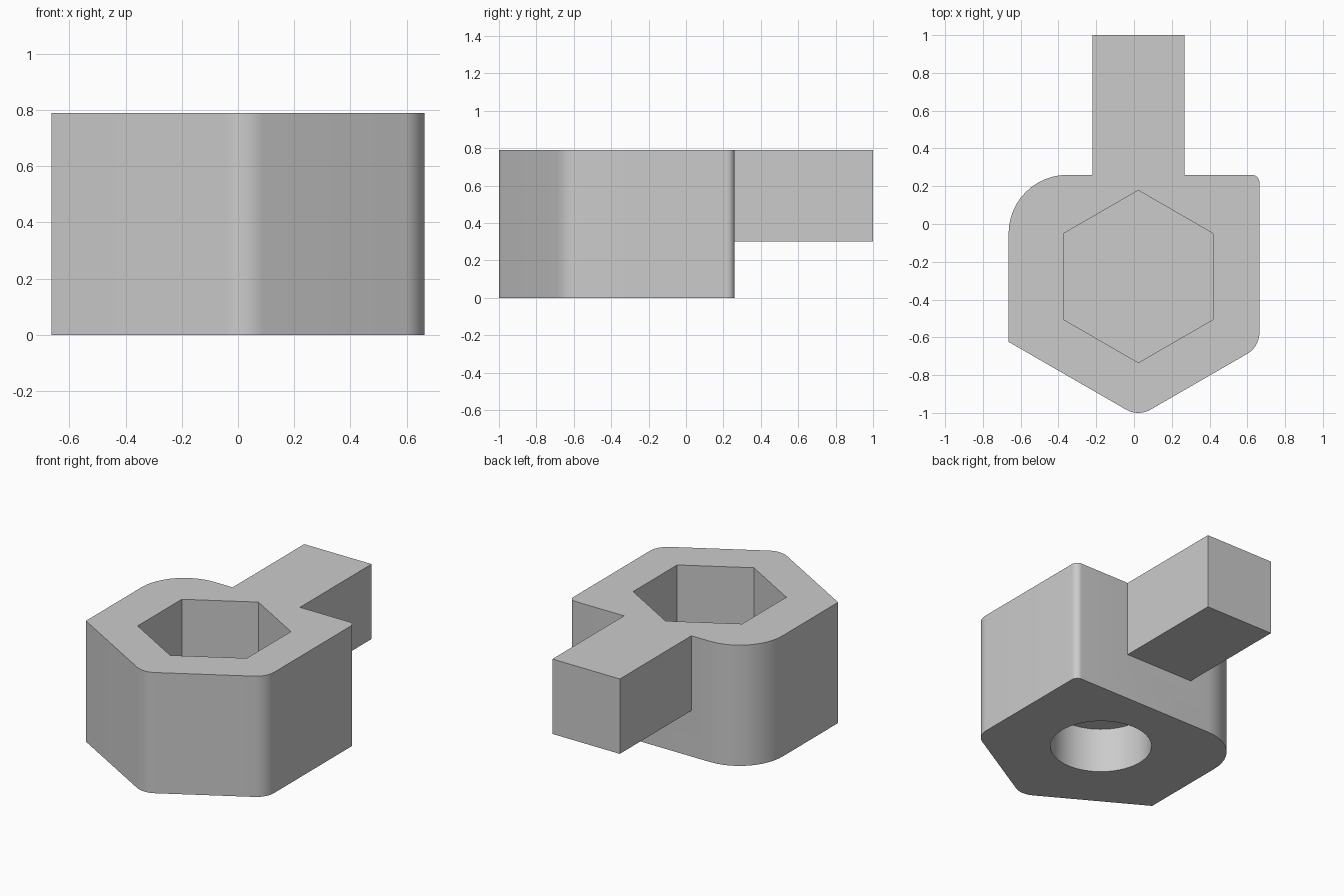
import bpy
import bmesh
import math
from mathutils import Vector

if "Cube" in bpy.data.objects:
    bpy.data.objects.remove(bpy.data.objects["Cube"], do_unlink=True)

HEIGHT = 0.79
AXIS = Vector((0.023, -0.278))  # centre of the nut pocket and bolt hole
ARM_BOTTOM = 0.30

grey = bpy.data.materials.new("plain grey")
grey.use_nodes = True
grey.diffuse_color = (0.6, 0.6, 0.6, 1)
grey.node_tree.nodes["Principled BSDF"].inputs["Base Color"].default_value = grey.diffuse_color


def rounded(corners, steps=12):
    """Outline from (x, y, radius) corners, listed counter-clockwise."""
    outline = []
    for i, (x, y, r) in enumerate(corners):
        p = Vector((x, y))
        if r == 0:
            outline.append(p)
            continue
        a = (Vector(corners[i - 1][:2]) - p).normalized()
        b = (Vector(corners[(i + 1) % len(corners)][:2]) - p).normalized()
        half = a.angle(b) / 2
        centre = p + (a + b).normalized() * r / math.sin(half)
        start = p + a * r / math.tan(half) - centre
        sweep = math.pi - 2 * half
        for k in range(steps + 1):
            t = sweep * k / steps
            c, s = math.cos(t), math.sin(t)
            outline.append(centre + Vector((start.x * c - start.y * s, start.x * s + start.y * c)))
    return outline


def polygon(sides, radius):
    return [AXIS + radius * Vector((math.sin(-2 * math.pi * i / sides), math.cos(2 * math.pi * i / sides)))
            for i in range(sides)]


def prism(name, outline, z0, z1):
    bm = bmesh.new()
    base = bm.faces.new([bm.verts.new((p.x, p.y, z0)) for p in outline])
    top = bmesh.ops.extrude_face_region(bm, geom=[base])["geom"]
    bmesh.ops.translate(bm, vec=(0, 0, z1 - z0), verts=[v for v in top if isinstance(v, bmesh.types.BMVert)])
    bmesh.ops.recalc_face_normals(bm, faces=bm.faces)
    mesh = bpy.data.meshes.new(name)
    bm.to_mesh(mesh)
    bm.free()
    mesh.materials.append(grey)
    obj = bpy.data.objects.new(name, mesh)
    bpy.context.collection.objects.link(obj)
    return obj


def combine(target, tool, operation):
    mod = target.modifiers.new(tool.name, "BOOLEAN")
    mod.object = tool
    mod.operation = operation
    mod.solver = "EXACT"
    bpy.ops.object.modifier_apply(modifier=mod.name)
    bpy.data.objects.remove(tool, do_unlink=True)


# Body with a pointed front and a different rounding on each corner
body = prism("nut_holder_body", rounded([
    (-0.664, -0.624, 0), (AXIS.x, -1.02, 0.13), (0.664, -0.65, 0.13),
    (0.664, 0.26, 0.04), (-0.664, 0.26, 0.31)]), 0, HEIGHT)
bpy.ops.object.select_all(action="DESELECT")
bpy.context.view_layer.objects.active = body
body.select_set(True)

# Square arm at the back
arm = prism("arm", [Vector(p) for p in ((-0.221, 0.22), (0.267, 0.22), (0.267, 1), (-0.221, 1))],
            ARM_BOTTOM, HEIGHT)
combine(body, arm, "UNION")

# Hexagonal pocket above and bolt hole below, with a thin web between them
combine(body, prism("nut_pocket", polygon(6, 0.456), ARM_BOTTOM, HEIGHT + 0.1), "DIFFERENCE")
combine(body, prism("bolt_hole", polygon(64, 0.30), -0.1, ARM_BOTTOM - 0.01), "DIFFERENCE")

bpy.ops.object.shade_smooth_by_angle(angle=math.radians(25))
